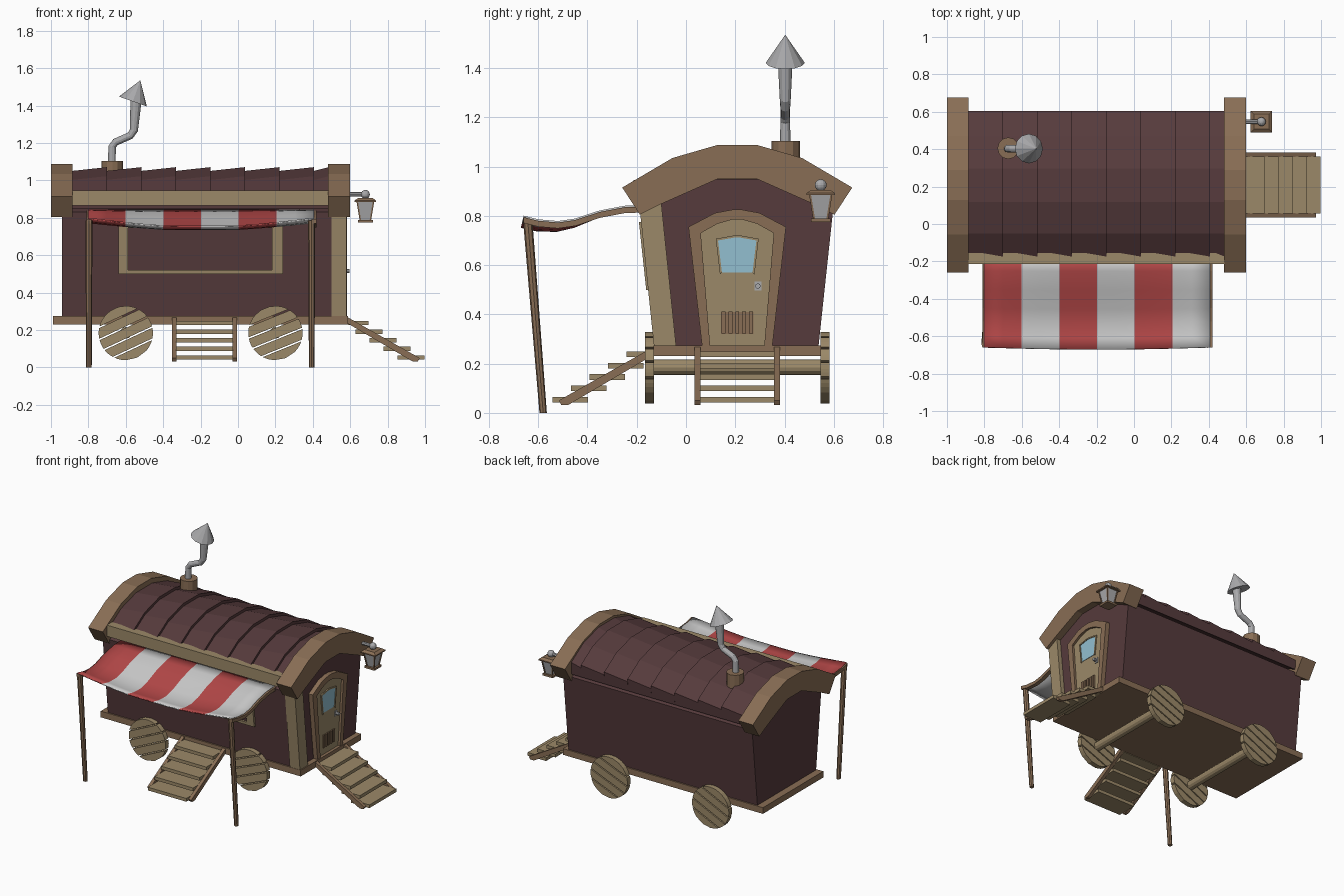
import bpy, bmesh
from math import sin, cos, pi, asin, radians
from mathutils import Vector

if "Cube" in bpy.data.objects:
    bpy.data.objects.remove(bpy.data.objects["Cube"])

CY = 0.208  # wagon centre line in y


def material(name, r, g, b):
    m = bpy.data.materials.new(name)
    m.diffuse_color = (r, g, b, 1)
    m.use_nodes = True
    m.node_tree.nodes["Principled BSDF"].inputs["Base Color"].default_value = m.diffuse_color
    return m


DARK = material("dark_boards", 0.092, 0.043, 0.045)
TAN = material("light_wood", 0.33, 0.25, 0.14)
BROWN = material("brown_wood", 0.25, 0.155, 0.09)
RED = material("red_cloth", 0.46, 0.065, 0.065)
WHITE = material("white_cloth", 0.62, 0.62, 0.62)
GLASS = material("glass", 0.29, 0.52, 0.63)
METAL = material("metal", 0.4, 0.4, 0.41)


def loft(name, rings, mat, smooth=False):
    bm = bmesh.new()
    vs = [[bm.verts.new(p) for p in r] for r in rings]
    n = len(vs[0])
    for a, b in zip(vs, vs[1:]):
        for i in range(n):
            bm.faces.new((a[i], a[(i + 1) % n], b[(i + 1) % n], b[i]))
    bm.faces.new(vs[0])
    bm.faces.new(vs[-1])
    bmesh.ops.recalc_face_normals(bm, faces=bm.faces)
    me = bpy.data.meshes.new(name)
    bm.to_mesh(me)
    bm.free()
    me.materials.append(mat)
    ob = bpy.data.objects.new(name, me)
    bpy.context.collection.objects.link(ob)
    if smooth:
        me.shade_smooth()
    return ob


def prism_x(name, yz, x0, x1, mat):
    return loft(name, [[(x, y, z) for y, z in yz] for x in (x0, x1)], mat)


def box(name, x0, x1, y0, y1, z0, z1, mat):
    return prism_x(name, [(y0, z0), (y1, z0), (y1, z1), (y0, z1)], x0, x1, mat)


def rect(cx, cy, h, z):
    return [(cx - h, cy - h, z), (cx + h, cy - h, z), (cx + h, cy + h, z), (cx - h, cy + h, z)]


def ring(c, axis, r, n=12):
    q = Vector((0, 0, 1)).rotation_difference(Vector(axis))
    return [Vector(c) + q @ Vector((r * cos(2 * pi * i / n), r * sin(2 * pi * i / n), 0)) for i in range(n)]


def mirrored(half):
    """Half profile (offset from centre line, z), outside to centre, mirrored in y."""
    return [(CY - d, z) for d, z in half] + [(CY + d, z) for d, z in reversed(half)]


# Wagon body, floor and the single corner post
inner = [(0.39, 0.83), (0.31, 0.865), (0.2, 0.92), (0.09, 0.948)]
prism_x("body", mirrored([(0.33, 0.27)] + inner), -0.94, 0.55, DARK)
box("floor", -0.99, 0.587, CY - 0.34, CY + 0.34, 0.23, 0.274, BROWN)
loft("corner_post", [[(x, y, z) for x, y in ((0.5, a), (0.58, a), (0.58, b), (0.5, b))]
                     for z, a, b in ((0.27, -0.13, -0.04), (0.85, -0.19, -0.1))], TAN)

# Overlapping roof courses, each rising towards +x
step = 1.365 / 8 + 0.014
edges = [-0.885 + step * i for i in range(8)] + [0.485]


def roof_ring(x, up):
    outer = [(0.395, 0.91), (0.26, 0.995), (0.09, 1.043)]
    low = [(0.39, 0.85), (0.25, 0.92), (0.09, 0.945)]
    pts = mirrored([(d, z + up) for d, z in outer]) + list(reversed(mirrored(low)))
    return [(x, y, z) for y, z in pts]


for i, (a, b) in enumerate(zip(edges, edges[1:])):
    if b > a:
        loft(f"roof_course_{i}", [roof_ring(a, 0.008), roof_ring(b, 0.028)], DARK)
box("eave_board", -0.885, 0.485, -0.213, -0.155, 0.866, 0.946, TAN)

# Arched gable boards at both ends
arch = mirrored([(0.467, 0.915), (0.263, 1.035), (0.08, 1.088)])
arch_in = mirrored([(0.395, 0.805), (0.305, 0.85), (0.08, 0.95)])
for name, a, b in (("left", -1.0, -0.885), ("right", 0.482, 0.6)):
    prism_x(f"gable_arch_{name}", arch + arch_in[::-1], a, b, BROWN)


# Serving hatch on the sloping front wall
def on_front(name, x0, x1, z0, z1, depth, mat):
    wall = lambda z: CY - 0.33 - 0.06 * (z - 0.27) / 0.56
    prism_x(name, [(wall(z0) - depth, z0), (wall(z0) + 0.01, z0),
                   (wall(z1) + 0.01, z1), (wall(z1) - depth, z1)], x0, x1, mat)


on_front("hatch_frame_left", -0.64, -0.588, 0.5, 0.775, 0.015, TAN)
on_front("hatch_frame_right", 0.182, 0.24, 0.5, 0.775, 0.015, TAN)
on_front("hatch_frame_bottom", -0.588, 0.182, 0.5, 0.52, 0.015, TAN)
on_front("hatch_frame_top", -0.588, 0.182, 0.745, 0.775, 0.015, TAN)
on_front("hatch_shutter", -0.58, 0.175, 0.527, 0.74, 0.006, DARK)

# Door with frame, pane, vent and handle
outer = mirrored([(0.143, 0.274), (0.198, 0.755), (0.09, 0.812), (0.02, 0.825)])
leaf = mirrored([(0.11, 0.274), (0.148, 0.73), (0.08, 0.768), (0.02, 0.785)])
prism_x("door_frame", outer + leaf[::-1], 0.54, 0.582, BROWN)
prism_x("door", leaf, 0.54, 0.566, TAN)
pane = mirrored([(0.062, 0.57), (0.078, 0.7), (0.01, 0.712)])
rim = mirrored([(0.07, 0.562), (0.087, 0.707), (0.01, 0.721)])
prism_x("door_window_rim", rim + pane[::-1], 0.56, 0.574, TAN)
prism_x("door_window", pane, 0.56, 0.569, GLASS)
box("door_vent_back", 0.56, 0.568, 0.142, 0.274, 0.32, 0.41, BROWN)
for i in range(5):
    y = 0.152 + i * 0.028
    box(f"door_vent_slat_{i}", 0.56, 0.575, y - 0.008, y + 0.008, 0.322, 0.412, BROWN)
box("handle_plate", 0.56, 0.571, 0.278, 0.306, 0.497, 0.533, METAL)
loft("door_handle", [ring((x, 0.292, 0.515), (1, 0, 0), 0.011, 8) for x in (0.57, 0.595)], METAL)

# Plank wheels on two axles
R = 0.145
for k, (wx, tilt) in enumerate(((-0.6, radians(25)), (0.2, radians(22)))):
    loft(f"axle_{k}", [ring((wx, y, 0.185), (0, 1, 0), 0.031) for y in (-0.14, 0.555)], TAN)
    for side, y0, y1 in (("front", -0.166, -0.13), ("back", 0.546, 0.582)):
        for i in range(5):
            lo, hi = -R + i * 0.0592, -R + i * 0.0592 + 0.0512
            angs = [asin(max(-1, min(1, (lo + (hi - lo) * t / 4) / R))) for t in range(5)]
            pts = [(R * cos(a) + 1e-4, R * sin(a)) for a in angs]
            pts += [(-u, v) for u, v in reversed(pts)]
            pts = [(wx + u * cos(tilt) - v * sin(tilt), 0.184 + u * sin(tilt) + v * cos(tilt)) for u, v in pts]
            loft(f"wheel_{side}_{k}_plank_{i}", [[(x, y, z) for x, z in pts] for y in (y0, y1)], TAN)


# Stairs: d runs outwards from the floor edge, w across
def stairs(name, place):
    def part(n, dz, w0, w1, mat):
        loft(f"{name}_{n}", [[(*place(d, w), z) for d, z in dz] for w in (w0, w1)], mat)
    for s, w in (("a", -0.162), ("b", 0.162)):
        part(f"stringer_{s}", [(0, 0.235), (0, 0.268), (0.385, 0.05), (0.375, 0.033), (0.345, 0.033)],
             w - 0.012, w + 0.012, BROWN)
    for i in range(5):
        d, z = 0.41 - 0.075 * i, 0.042 + 0.046 * i
        part(f"tread_{i}", [(max(d - 0.145, 0), z), (d, z), (d, z + 0.023), (max(d - 0.145, 0), z + 0.023)],
             -0.152, 0.152, TAN)


stairs("front_stairs", lambda d, w: (-0.18 + w, -0.132 - d))
stairs("side_stairs", lambda d, w: (0.587 + d, CY + w))

# Striped awning, its side rails and leaning poles
prof = [(-0.17, 0.84), (-0.25, 0.837), (-0.35, 0.818), (-0.45, 0.785), (-0.52, 0.775), (-0.6, 0.782), (-0.66, 0.797)]
bm = bmesh.new()
nx = 12
grid = []
for i in range(nx + 1):
    sag = min(1, 1.12 * sin(pi * i / nx))
    grid.append([bm.verts.new((-0.803 + 1.21 * i / nx, y - 0.01 * sag * j / 6, z - 0.042 * sag * sin(pi / 2 * j / 6)))
                 for j, (y, z) in enumerate(prof)])
for i in range(nx):
    for j in range(6):
        f = bm.faces.new((grid[i][j], grid[i][j + 1], grid[i + 1][j + 1], grid[i + 1][j]))
        f.material_index = (i // 2) % 2
        f.smooth = True
me = bpy.data.meshes.new("awning")
bm.to_mesh(me)
bm.free()
me.materials.append(RED)
me.materials.append(WHITE)
awning = bpy.data.objects.new("awning", me)
bpy.context.collection.objects.link(awning)
mod = awning.modifiers.new("thickness", "SOLIDIFY")
mod.thickness = 0.008
mod.offset = 0

for s, x in (("left", -0.797), ("right", 0.394)):
    rx = x + (0.012 if s == "right" else 0)
    loft(f"awning_rail_{s}", [[(rx + a, y, z + b) for a, b in ((-0.014, -0.026), (0.014, -0.026), (0.014, -0.002), (-0.014, -0.002))]
                              for y, z in prof], BROWN)
    loft(f"awning_pole_{s}", [ring((x, y, z), (0, 0, 1), r, 8) for y, z, r in ((-0.58, 0, 0.015), (-0.643, 0.785, 0.019))], BROWN)

# Stove chimney with tilted cowl
loft("chimney_base", [ring((-0.672, 0.405, z), (0, 0, 1), 0.058) for z in (1.0, 1.104)], BROWN)
path = [(-0.675, 1.08, 0.021), (-0.673, 1.18, 0.02), (-0.655, 1.205, 0.02), (-0.575, 1.24, 0.02),
        (-0.557, 1.268, 0.022), (-0.545, 1.43, 0.03)]
dirs = [(0, 1), (0.2, 1), (1, 0.75), (1, 0.75), (0.25, 1), (0.1, 1)]
loft("chimney_pipe", [ring((x, 0.403, z), (dx, 0, dz), r) for (x, z, r), (dx, dz) in zip(path, dirs)], METAL)
ax = Vector((0.33, 0, 0.94))
c = Vector((-0.562, 0.403, 1.422))
loft("chimney_cowl", [ring(c, ax, 0.079), ring(c + ax * 0.119, ax, 0.001)], METAL)

# Lantern on a bracket
LX, LY = 0.681, 0.547
loft("lantern_arm", [ring((x, LY, 0.925), (1, 0, 0), 0.012, 8) for x in (0.58, LX)], METAL)
bpy.ops.mesh.primitive_uv_sphere_add(segments=12, ring_count=8, radius=0.024, location=(LX, LY, 0.925))
bpy.context.object.name = "lantern_ball"
bpy.context.object.data.materials.append(METAL)
loft("lantern_cap", [rect(LX, LY, h, z) for h, z in ((0.058, 0.884), (0.058, 0.892), (0.04, 0.905))], BROWN)
loft("lantern_glass", [rect(LX, LY, 0.026, 0.788), rect(LX, LY, 0.042, 0.885)], METAL)
loft("lantern_base", [rect(LX, LY, 0.04, 0.775), rect(LX, LY, 0.04, 0.789)], BROWN)
for i, (sx, sy) in enumerate(((-1, -1), (1, -1), (1, 1), (-1, 1))):
    loft(f"lantern_bar_{i}", [rect(LX + sx * h, LY + sy * h, 0.004, z) for h, z in ((0.027, 0.788), (0.043, 0.885))], BROWN)
